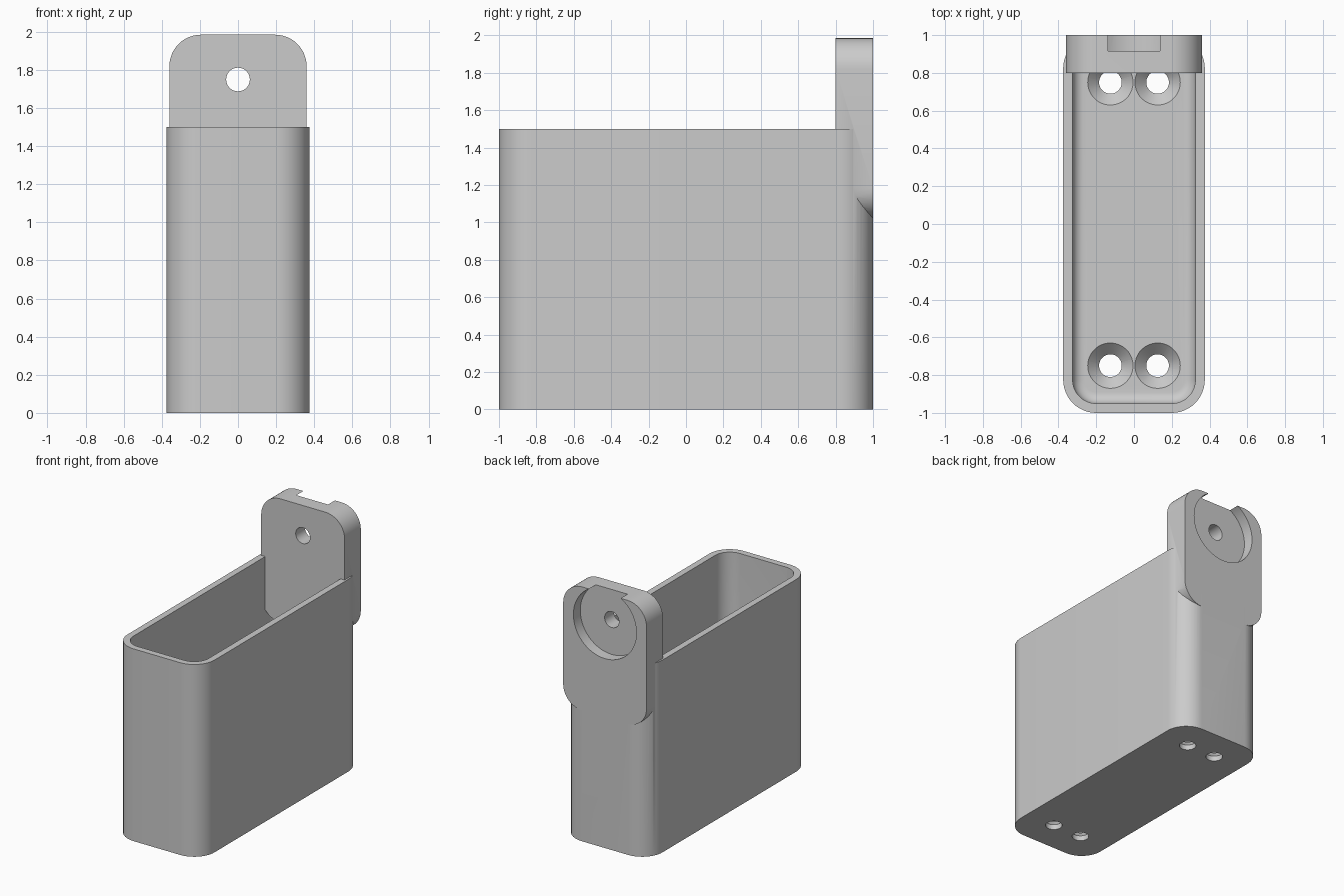
import bpy, bmesh
from math import pi, radians
from mathutils import Matrix, Vector

if "Cube" in bpy.data.objects:
    bpy.data.objects.remove(bpy.data.objects["Cube"])

grey = bpy.data.materials.new("matte grey")
grey.use_nodes = True
colour = (0.6, 0.6, 0.6, 1)
grey.diffuse_color = colour
grey.node_tree.nodes["Principled BSDF"].inputs["Base Color"].default_value = colour


def finish(bm, name):
    bmesh.ops.recalc_face_normals(bm, faces=bm.faces)
    mesh = bpy.data.meshes.new(name)
    bm.to_mesh(mesh)
    bm.free()
    mesh.materials.append(grey)
    obj = bpy.data.objects.new(name, mesh)
    bpy.context.collection.objects.link(obj)
    return obj


def rounded_block(name, low, high, axis, radius, floor_fillet=0):
    """Box with the edges along one axis rounded, and optionally its bottom rim."""
    low, high = Vector(low), Vector(high)
    bm = bmesh.new()
    bmesh.ops.create_cube(bm, size=1)
    bmesh.ops.scale(bm, vec=high - low, verts=bm.verts)
    bmesh.ops.translate(bm, vec=(low + high) / 2, verts=bm.verts)
    edges = [e for e in bm.edges
             if abs((e.verts[0].co - e.verts[1].co).normalized()[axis]) > 0.9]
    bmesh.ops.bevel(bm, geom=edges, offset=radius, segments=12,
                    profile=0.5, affect='EDGES')
    if floor_fillet:
        rim = [e for e in bm.edges
               if all(abs(v.co.z - low.z) < 1e-4 for v in e.verts)]
        bmesh.ops.bevel(bm, geom=rim, offset=floor_fillet, segments=8,
                        profile=0.5, affect='EDGES')
    return finish(bm, name)


def cone(name, centre, r_start, r_end, depth, turn=0):
    """Cylinder or cone along z, optionally turned about x."""
    bm = bmesh.new()
    place = Matrix.Translation(centre) @ Matrix.Rotation(turn, 4, 'X')
    bmesh.ops.create_cone(bm, cap_ends=True, segments=64, radius1=r_start,
                          radius2=r_end, depth=depth, matrix=place)
    return finish(bm, name)


def combine(target, tool, operation):
    mod = target.modifiers.new(tool.name, 'BOOLEAN')
    mod.object, mod.operation, mod.solver = tool, operation, 'EXACT'
    bpy.context.view_layer.objects.active = target
    bpy.ops.object.modifier_apply(modifier=mod.name)
    bpy.data.objects.remove(tool)


# Open-topped bin with a filleted inner floor
floor = 0.1
body = rounded_block("wall_bin", (-0.375, -1, 0), (0.375, 1, 1.5), 2, 0.175)
cavity = rounded_block("cavity", (-0.325, -0.95, floor), (0.325, 0.95, 1.7),
                       2, 0.125, 0.06)
combine(body, cavity, 'DIFFERENCE')

# Hanging tab, flush with the back
tab = rounded_block("hanging_tab", (-0.36, 0.8, 1.02), (0.36, 1, 1.985), 1, 0.165)
combine(body, tab, 'UNION')

# Round magnet pocket in the back of the tab, breaking through its top, and screw hole
combine(body, cone("pocket", (0, 1.015, 1.75), 0.272, 0.272, 0.2, pi / 2), 'DIFFERENCE')
combine(body, cone("tab_hole", (0, 0.9, 1.75), 0.062, 0.062, 0.5, pi / 2), 'DIFFERENCE')

# Countersunk screw holes in the floor
for x in (-0.125, 0.125):
    for y in (-0.75, 0.75):
        combine(body, cone("hole", (x, y, 0.05), 0.06, 0.06, 0.3), 'DIFFERENCE')
        combine(body, cone("countersink", (x, y, floor - 0.03), 0.055, 0.125, 0.07),
                'DIFFERENCE')

# Smooth curves, crisp edges
bpy.ops.object.select_all(action='DESELECT')
body.select_set(True)
bpy.context.view_layer.objects.active = body
bpy.ops.object.shade_smooth_by_angle(angle=radians(30))
